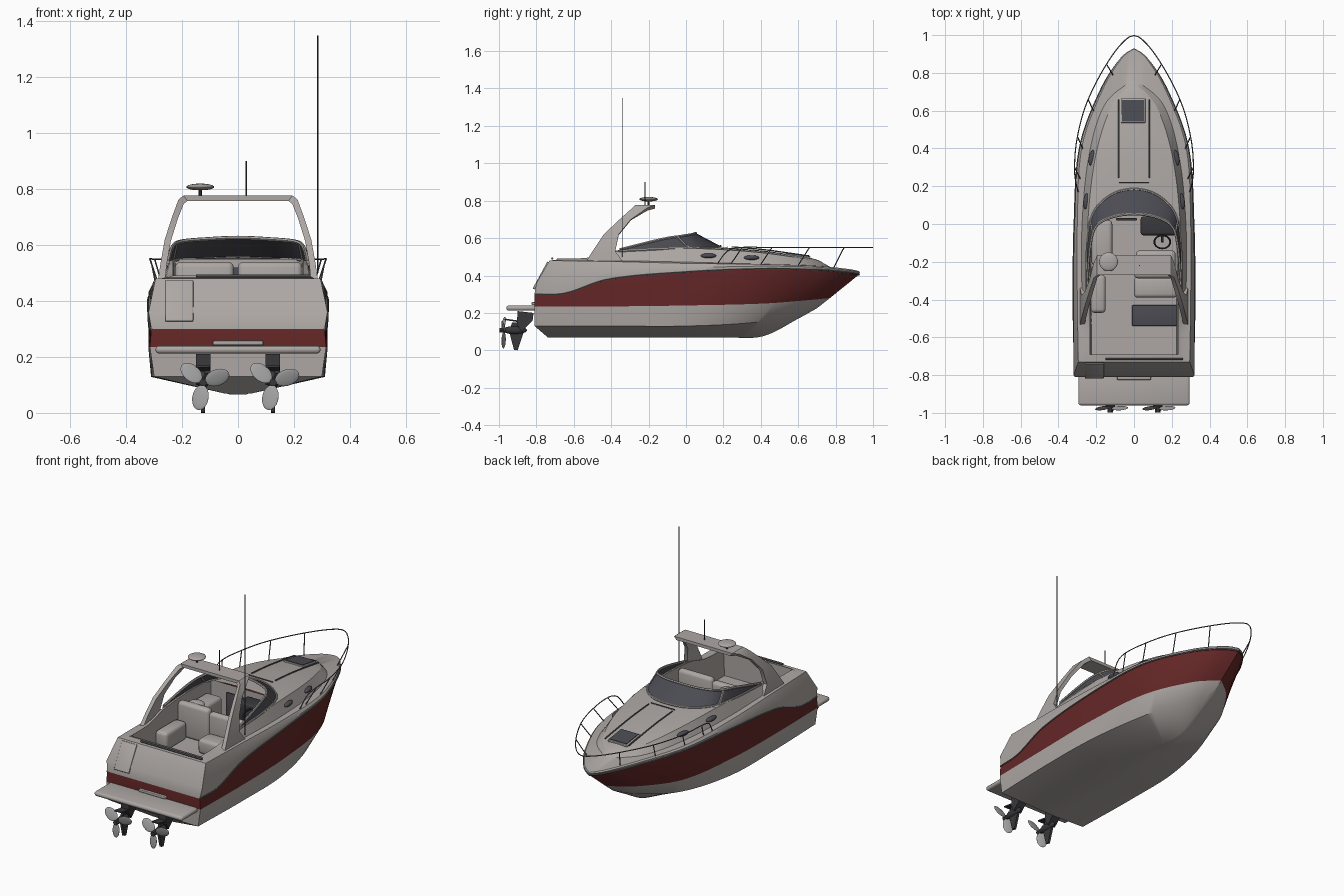
import bpy, bmesh, math
from mathutils import Vector, Matrix, Euler

if "Cube" in bpy.data.objects:
    bpy.data.objects.remove(bpy.data.objects["Cube"])

def material(name, r, g, b):
    m = bpy.data.materials.new(name)
    m.diffuse_color = (r, g, b, 1)
    m.use_nodes = True
    m.node_tree.nodes["Principled BSDF"].inputs["Base Color"].default_value = m.diffuse_color
    return m

GREY = material("warm light grey", .42, .39, .37)
RED = material("dark red", .13, .02, .02)
GLASS = material("dark glass", .07, .07, .085)
DARK = material("drive charcoal", .04, .04, .045)
METAL = material("rail metal", .12, .12, .12)
PROP = material("propeller grey", .38, .38, .38)

def finish(name, bm, mats, up=False):
    bmesh.ops.remove_doubles(bm, verts=bm.verts, dist=1e-4)
    bmesh.ops.recalc_face_normals(bm, faces=bm.faces)
    if up and sum(f.normal.z * f.calc_area() for f in bm.faces) < 0:
        bmesh.ops.reverse_faces(bm, faces=bm.faces)
    me = bpy.data.meshes.new(name)
    bm.to_mesh(me)
    bm.free()
    for m in mats:
        me.materials.append(m)
    ob = bpy.data.objects.new(name, me)
    bpy.context.collection.objects.link(ob)
    return ob

def smooth_path(pts, n):
    """n+1 evenly spaced points on a smooth curve through pts."""
    p = [Vector(q) for q in pts]
    t = [0]
    for a, b in zip(p, p[1:]):
        t.append(t[-1] + (b - a).length)
    last = len(p) - 1
    tan = [(p[min(i + 1, last)] - p[max(i - 1, 0)]) / (t[min(i + 1, last)] - t[max(i - 1, 0)])
           for i in range(last + 1)]
    out, k = [], 0
    for i in range(n + 1):
        s = t[-1] * i / n
        while k < last - 1 and s > t[k + 1]:
            k += 1
        h = t[k + 1] - t[k]
        u = (s - t[k]) / h
        out.append(p[k] * (2*u**3 - 3*u*u + 1) + tan[k] * h * (u**3 - 2*u*u + u)
                   + p[k + 1] * (3*u*u - 2*u**3) + tan[k + 1] * h * (u**3 - u*u))
    return out

def flip(row):
    return [Vector((-v[0], v[1], v[2])) for v in row]

def both(half):
    """Path running to the centreline, continued on the other side."""
    half = [Vector(v) for v in half]
    return half + flip(half[-2::-1])

def loft(name, rows, mats, up=False, caps=(), strip_mat=lambda k: 0):
    bm = bmesh.new()
    V = [[bm.verts.new(v) for v in r] for r in rows]
    def face(vs, k):
        bm.faces.new(vs).material_index = strip_mat(k)
    for k in range(len(V) - 1):
        for i in range(len(V[0]) - 1):
            face((V[k][i], V[k][i + 1], V[k + 1][i + 1], V[k + 1][i]), k)
    for i in caps:
        for k in range(len(V) // 2 - 1):
            face((V[k][i], V[k + 1][i], V[-2 - k][i], V[-1 - k][i]), k)
    return finish(name, bm, mats, up)

def tube(name, pts, r, mat):
    cu = bpy.data.curves.new(name, 'CURVE')
    cu.dimensions = '3D'
    cu.bevel_depth, cu.bevel_resolution, cu.use_fill_caps = r, 1, True
    sp = cu.splines.new('POLY')
    sp.points.add(len(pts) - 1)
    for q, p in zip(sp.points, pts):
        q.co = (*p, 1)
    tmp = bpy.data.objects.new(name + "_path", cu)
    me = bpy.data.meshes.new_from_object(tmp)
    bpy.data.objects.remove(tmp)
    me.materials.clear()
    me.materials.append(mat)
    bpy.context.collection.objects.link(bpy.data.objects.new(name, me))

def box(name, c, size, mat, bevel=0, rot=(0, 0, 0)):
    bm = bmesh.new()
    bmesh.ops.create_cube(bm, size=1)
    bmesh.ops.scale(bm, vec=size, verts=bm.verts)
    if bevel:
        bmesh.ops.bevel(bm, geom=bm.edges[:], offset=bevel, segments=3, profile=.5, affect='EDGES')
    bm.transform(Matrix.Translation(c) @ Euler(rot).to_matrix().to_4x4())
    return finish(name, bm, [mat])

def ball(name, c, radii, mat, rot=(0, 0, 0)):
    bm = bmesh.new()
    bmesh.ops.create_uvsphere(bm, u_segments=20, v_segments=12, radius=1)
    bm.transform(Matrix.Translation(c) @ Euler(rot).to_matrix().to_4x4() @ Matrix.Diagonal((*radii, 1)))
    return finish(name, bm, [mat])

def prism(name, yz, x, w, mat):
    """Side profile extruded across x."""
    bm = bmesh.new()
    a, b = ([bm.verts.new((x + s * w / 2, y, z)) for y, z in yz] for s in (-1, 1))
    bm.faces.new(a)
    bm.faces.new(b)
    for i in range(len(a)):
        j = (i + 1) % len(a)
        bm.faces.new((a[i], a[j], b[j], b[i]))
    return finish(name, bm, [mat])

# Hull lines, stern to bow: keel, chine, lower and upper edge of red band
N = 48
hull = [
    [(.05, -.74, .07), (.05, -.2, .07), (.04, .2, .07), (.02, .41, .075), (0, .62, .18)],
    [(.30, -.81, .13), (.31, -.4, .13), (.30, 0, .13), (.22, .37, .15), (.09, .61, .195), (0, .70, .225)],
    [(.315, -.81, .235), (.32, -.4, .235), (.315, 0, .24), (.265, .41, .25), (.12, .67, .27), (0, .77, .28)],
    [(.31, -.81, .30), (.316, -.65, .305), (.32, -.42, .38), (.315, 0, .42), (.285, .41, .437),
     (.17, .72, .43), (.06, .885, .413), (0, .925, .405)]]
# Deck lines: shoulder, sheer, cabin foot, coaming
deck = [
    [(.32, -.80, .36), (.32, -.4, .42), (.315, 0, .44), (.285, .41, .45), (.17, .72, .443), (.06, .893, .425), (0, .93, .415)],
    [(.295, -.73, .48), (.30, -.4, .475), (.30, 0, .465), (.275, .41, .46), (.162, .72, .45), (.055, .89, .432), (0, .927, .422)],
    [(.265, -.71, .482), (.275, -.4, .48), (.275, 0, .472), (.235, .38, .462), (.15, .64, .455), (0, .77, .447)],
    [(.25, -.69, .485), (.25, -.52, .49), (.25, -.36, .53), (.245, 0, .545), (.205, .35, .527),
     (.13, .6, .495), (.05, .71, .475), (0, .735, .466)]]
rows = [smooth_path(r, N) for r in hull + deck]
foot, coaming = rows[-2], rows[-1]
full = [flip(r) for r in reversed(rows)] + rows
loft("hull", full, [GREY, RED], caps=(0,), strip_mat=lambda k: 1 if k in (4, 10) else 0)
tube("rub_rail", both(rows[3]), .005, METAL)

# Foredeck with slight crown
start = next(i for i, v in enumerate(coaming) if v.y > .03)
fore = coaming[start:]
def crown(v, s):
    return Vector((v.x * s, v.y, v.z + .012 * min(1, v.x / .1) * (1 - s * s)))
loft("foredeck", [[crown(v, s / 4) for v in fore] for s in range(-4, 5)], [GREY], up=True)

# Cockpit lining and floor
FLOOR = .33
well = coaming[:start + 1]
liner = [well, [v + Vector((-.018, 0, .006)) for v in well], [Vector((v.x - .025, v.y, FLOOR)) for v in well]]
loft("cockpit_lining", liner + [flip(r) for r in reversed(liner)], [GREY], up=True, caps=(0, -1))

# Swim platform and transom door
box("swim_platform", (0, -.865, .226), (.59, .19, .028), GREY, .013)
box("platform_trim", (0, -.80, .25), (.18, .05, .016), GREY, .004)
box("transom_door", (-.21, -.775, .40), (.10, .012, .165), GREY, .004, (-.5, 0, 0))
tube("transom_top_rail", [(-.15, -.715, .49), (.26, -.715, .49)], .006, METAL)

# Windshield glass with frame
base = smooth_path(both([(.25, -.36, .53), (.247, -.1, .543), (.215, .06, .548), (.12, .155, .552), (0, .185, .557)]), 40)
top = smooth_path(both([(.25, -.355, .54), (.232, -.12, .597), (.2, -.01, .614), (.11, .038, .622), (0, .052, .627)]), 40)
loft("windshield", [base, top], [GLASS], up=True)
tube("windshield_top_frame", top, .007, GREY)
tube("windshield_base_frame", base, .006, GREY)
for i in (11, 29):
    tube("windshield_post", [base[i], top[i]], .006, GREY)

# Radar arch: outer x,z, inner x,z, aft y, forward y
arch = [(.287, .465, .262, .465, -.54, -.33), (.278, .53, .255, .53, -.50, -.378), (.262, .62, .24, .615, -.44, -.36),
        (.236, .70, .215, .695, -.355, -.295), (.213, .763, .194, .748, -.285, -.205), (.195, .777, .18, .758, -.27, -.165)]
bm = bmesh.new()
rings = []
for s, part in ((1, arch), (-1, arch[::-1])):
    for xo, zo, xi, zi, ya, yf in part:
        rings.append([bm.verts.new((s * x, y, z)) for x, y, z in
                      ((xo, ya, zo), (xo, yf, zo), (xi, yf, zi), (xi, ya, zi))])
for a, b in zip(rings, rings[1:]):
    for i in range(4):
        j = (i + 1) % 4
        bm.faces.new((a[i], a[j], b[j], b[i]))
bm.faces.new(rings[0])
bm.faces.new(rings[-1])
finish("radar_arch", bm, [GREY])
ball("radar_dome", (-.135, -.2, .808), (.05, .05, .012), GREY)
tube("radar_stem", [(-.135, -.2, .77), (-.135, -.2, .805)], .007, DARK)
tube("short_antenna", [(.03, -.22, .77), (.03, -.22, .9)], .003, DARK)
tube("tall_antenna", [(.285, -.34, .5), (.285, -.34, 1.35)], .002, DARK)

# Bow rail and its raked posts
rail = [(.295, .17, .465), (.308, .22, .53), (.315, .29, .55), (.305, .43, .55), (.265, .6, .55),
        (.2, .75, .55), (.11, .9, .55), (.04, .98, .55), (0, .998, .55)]
tube("bow_rail", smooth_path(both(rail), 72), .003, METAL)
for s in (-1, 1):
    for a, b in (((.285, .24, .462), (.315, .30, .55)), ((.272, .40, .46), (.298, .46, .55)),
                 ((.215, .60, .455), (.243, .66, .55)), ((.112, .79, .443), (.145, .845, .55))):
        tube("rail_post", [(s * a[0], *a[1:]), (s * b[0], *b[1:])], .003, METAL)
    # Foredeck grab rails and portholes
    tube("deck_grab_rail", [crown(v, 0) + Vector((s * .08, 0, .006)) for v in fore if .22 < v.y < .67], .004, METAL)
    for y in (.12, .35):
        i, j = (min(range(N), key=lambda k: abs(r[k].y - y)) for r in (foot, coaming))
        c = (foot[i] + coaming[j]) / 2
        d = coaming[j + 1] - coaming[j - 1]
        ball("porthole", (s * c.x, y, c.z), (.017, .042, .013), GLASS, (0, 0, s * math.atan2(-d.x, d.y)))
tube("deck_seam", [(-.08, .22, .552), (.08, .22, .552)], .003, METAL)
box("hatch_frame", (-.005, .60, .506), (.13, .13, .014), GREY, .004, (-.14, 0, 0))
box("hatch_glass", (-.005, .60, .512), (.115, .115, .009), GLASS, 0, (-.14, 0, 0))

# Cockpit furniture
box("dash_console", (.13, -.01, .43), (.19, .10, .2), DARK, .015)
box("cabin_door", (-.04, .025, .43), (.11, .012, .18), GLASS, .003)
bpy.ops.mesh.primitive_torus_add(location=(.15, -.095, .49), rotation=(.6, 0, 0), major_radius=.042,
                                 minor_radius=.005, major_segments=24, minor_segments=6)
wheel = bpy.context.object
wheel.name = "steering_wheel"
wheel.data.materials.append(DARK)
tube("steering_column", [(.15, -.095, .49), (.15, -.05, .46)], .007, DARK)
box("helm_seat", (.115, -.20, .385), (.21, .12, .11), GREY, .02)
box("helm_seat_back", (.115, -.265, .435), (.23, .045, .21), GREY, .02)
box("aft_facing_seat", (.115, -.335, .375), (.23, .11, .09), GREY, .02)
box("side_lounge", (-.17, -.10, .41), (.11, .24, .16), GREY, .02)
box("lounge_back", (-.12, -.24, .435), (.21, .05, .21), GREY, .02)
ball("lounge_headrest", (-.14, -.2, .52), (.05, .045, .02), GREY)
box("port_bench", (-.19, -.37, .385), (.08, .2, .11), GREY, .02)
box("floor_mat", (.11, -.485, .335), (.24, .11, .01), GLASS, .004)

# Twin stern drives with three-bladed propellers
for x in (-.125, .125):
    prism("drive_housing", [(-.815, .2), (-.9, .21), (-.905, .14), (-.88, .1), (-.85, .13), (-.82, .16)], x, .052, DARK)
    prism("drive_fin", [(-.87, .15), (-.93, .15), (-.945, .10), (-.92, .003), (-.90, 0), (-.87, .09)], x, .014, DARK)
    box("splash_plate", (x, -.915, .158), (.05, .11, .008), DARK, .002, (-.15, 0, 0))
    ball("gear_case", (x, -.915, .108), (.02, .065, .022), DARK)
    tube("propeller_hub", [(x, -.998, .108), (x, -.95, .108)], .014, DARK)
    for k in range(3):
        a = math.radians(20 + 120 * k)
        ball("propeller_blade", (x + .054 * math.cos(a), -.975, .108 + .054 * math.sin(a)),
             (.045, .005, .031), PROP, Euler((.35, 0, 0)).to_matrix().to_4x4() and (.35, -a, 0))

# Smooth shading with sharp edges kept
for ob in bpy.data.objects:
    ob.select_set(ob.type == 'MESH')
    bpy.context.view_layer.objects.active = ob
bpy.ops.object.shade_smooth_by_angle(angle=math.radians(35))
